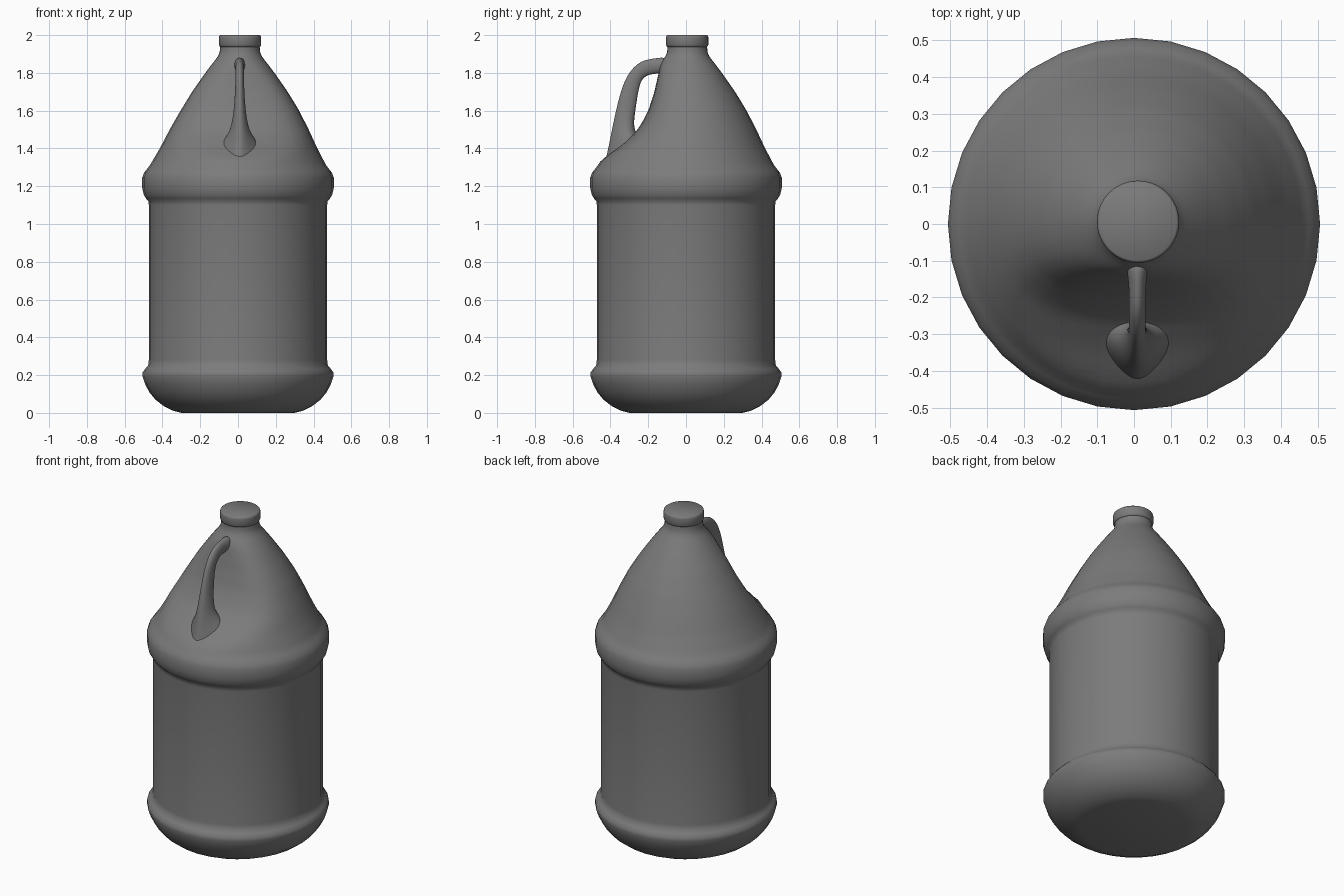
import bpy, bmesh, math

if "Cube" in bpy.data.objects:
    bpy.data.objects.remove(bpy.data.objects["Cube"])

grey = bpy.data.materials.new("dark_grey")
grey.diffuse_color = (.2, .2, .2, 1)
grey.use_nodes = True
grey.node_tree.nodes["Principled BSDF"].inputs["Base Color"].default_value = grey.diffuse_color


def lerp_table(table, t):
    """Piecewise linear lookup in a sorted list of (key, value)."""
    if t <= table[0][0]:
        return table[0][1]
    for (a, va), (b, vb) in zip(table, table[1:]):
        if t <= b:
            return va + (vb - va) * (t - a) / (b - a)
    return table[-1][1]


def loft(name, rings, angle=40):
    """Skin a stack of closed rings, capping both ends."""
    bm = bmesh.new()
    loops = [[bm.verts.new(p) for p in ring] for ring in rings]
    n = len(loops[0])
    for lo, hi in zip(loops, loops[1:]):
        for i in range(n):
            j = (i + 1) % n
            bm.faces.new((lo[i], lo[j], hi[j], hi[i]))
    bm.faces.new(loops[0][::-1])
    bm.faces.new(loops[-1])
    bmesh.ops.recalc_face_normals(bm, faces=bm.faces)
    me = bpy.data.meshes.new(name)
    bm.to_mesh(me)
    bm.free()
    me.materials.append(grey)
    ob = bpy.data.objects.new(name, me)
    bpy.context.collection.objects.link(ob)
    bpy.ops.object.select_all(action='DESELECT')
    ob.select_set(True)
    bpy.context.view_layer.objects.active = ob
    bpy.ops.object.shade_smooth_by_angle(angle=math.radians(angle))
    return ob


def circle(r, z, n, cx=0, cy=0):
    return [(cx + r * math.cos(2 * math.pi * i / n),
             cy + r * math.sin(2 * math.pi * i / n), z) for i in range(n)]


# Jug body: base bulge, straight wall, shoulder band
lower = [(0, .30), (.012, .345), (.035, .392), (.07, .437), (.11, .47),
         (.155, .493), (.195, .506), (.215, .505), (.235, .49), (.25, .476),
         (.28, .472), (1.10, .472), (1.122, .475), (1.135, .487),
         (1.155, .499), (1.19, .507), (1.245, .507), (1.272, .497), (1.295, .479)]
# Conical top and neck
cone = [(1.31, .467), (1.4, .417), (1.5, .368), (1.6, .314), (1.7, .253),
        (1.8, .183), (1.85, .145), (1.885, .117), (1.91, .107), (1.95, .104)]
# Finger recess behind the handle: depth limit and blend width by height
recess = [(1.31, .53), (1.36, .45), (1.42, .36), (1.48, .293), (1.54, .25),
          (1.6, .218), (1.7, .183), (1.8, .162), (1.88, .165), (1.92, .2)]
blend = [(1.31, .04), (1.4, .14), (1.5, .21), (1.6, .19), (1.7, .14),
         (1.8, .08), (1.9, .03)]

SEG = 32
STEPS = 32
rings = [circle(r, z, SEG) for z, r in lower]
for s in range(STEPS + 1):
    z = 1.31 + .64 * s / STEPS
    shift = .01 * min(1, (z - 1.31) / .3)
    limit, k = lerp_table(recess, z), lerp_table(blend, z)
    ring = []
    for x, y, _ in circle(lerp_table(cone, z), z, SEG):
        h = max(k - abs(-y - limit), 0) / k
        y = -(min(-y, limit) - h * h * k / 4)
        ring.append((x + shift, y + shift * .7, z))
    rings.append(ring)
loft("jug_body", rings, 65)

# Cap
loft("cap", [circle(r, z, 64, .011, .006) for z, r in
             [(1.935, .10), (1.94, .108), (1.948, .112), (1.988, .112),
              (1.996, .110), (2.0, .105)]])

# Handle: (outer y, z, inner y, z, half width, inward flare)
sections = [(-.10, 1.885, -.10, 1.80, .034, 0), (-.15, 1.879, -.15, 1.797, .025, 0),
            (-.20, 1.872, -.18, 1.793, .023, 0), (-.25, 1.857, -.205, 1.788, .023, 0),
            (-.305, 1.80, -.236, 1.765, .023, 0), (-.337, 1.73, -.252, 1.71, .024, 0),
            (-.367, 1.62, -.267, 1.61, .029, .1), (-.392, 1.50, -.279, 1.52, .037, .4),
            (-.408, 1.42, -.262, 1.475, .046, 1.1), (-.422, 1.355, -.225, 1.42, .058, 1.8),
            (-.432, 1.32, -.19, 1.35, .07, 2), (-.42, 1.28, -.19, 1.30, .08, 2)]
rings = []
for yo, zo, yi, zi, w, flare in sections:
    ring = []
    for i in range(16):
        a = 2 * math.pi * i / 16
        t = .5 + .51 * math.cos(a)
        x = w * math.sin(a) * (1 + flare * (1 - t))
        ring.append((.009 + x, yi + (yo - yi) * t, zi + (zo - zi) * t))
    rings.append(ring)
handle = loft("handle", rings, 180)
sub = handle.modifiers.new("smooth", 'SUBSURF')
sub.levels = sub.render_levels = 2
